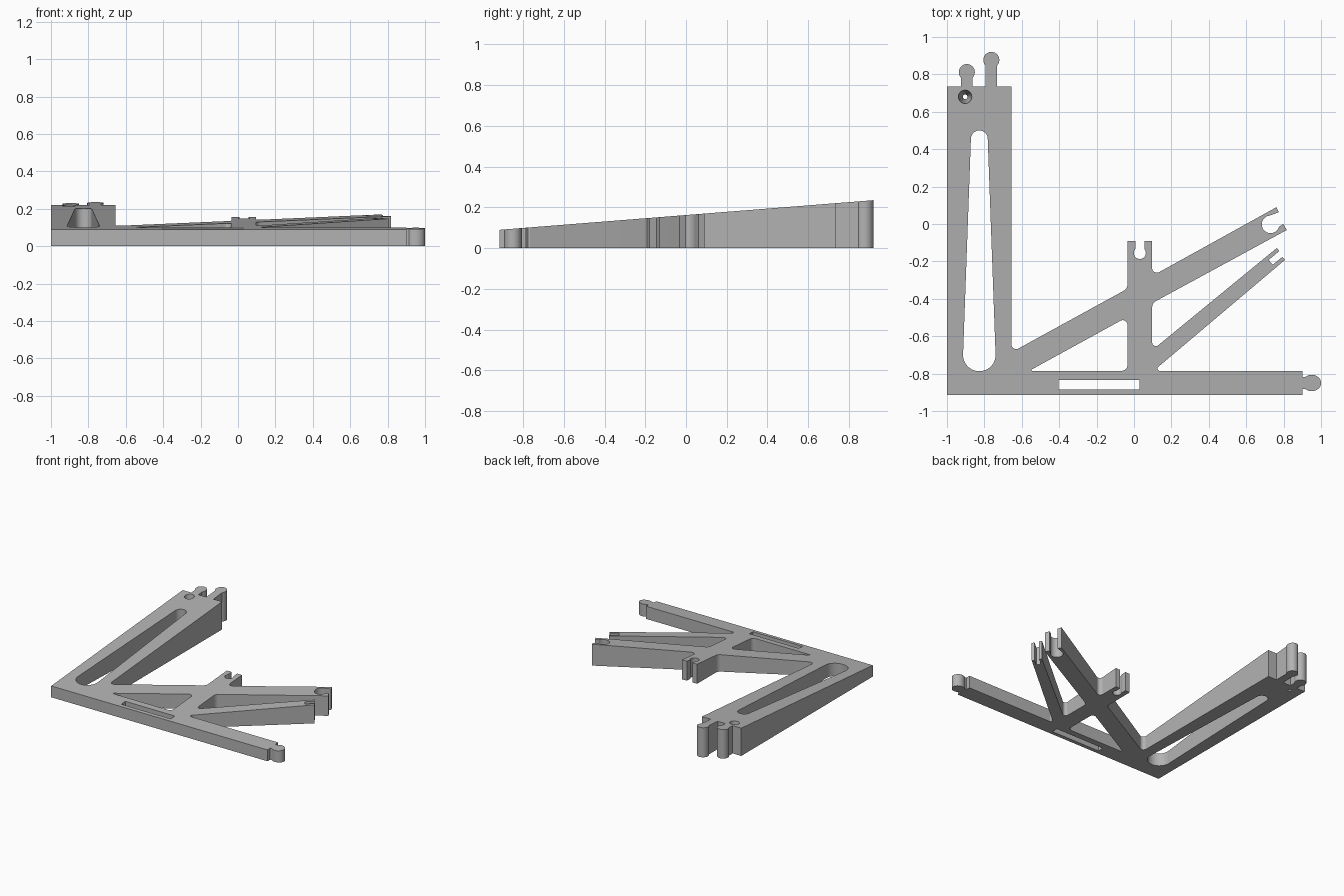
import bpy, bmesh
from math import sin, cos, tan, radians
from mathutils import Vector

cube = bpy.data.objects.get("Cube")
if cube:
    bpy.data.objects.remove(cube)

grey = bpy.data.materials.new("plain grey")
grey.use_nodes = True
colour = (0.45, 0.45, 0.45, 1)
grey.diffuse_color = colour
grey.node_tree.nodes["Principled BSDF"].inputs["Base Color"].default_value = colour


def top_height(y):
    """Sloping top plane, rising towards the back."""
    return 0.1625 + 0.0792 * y


def arc(cx, cy, rx, start, end, ry=None, steps=24):
    """Points on an arc, angles in degrees."""
    angles = [radians(start + (end - start) * i / steps) for i in range(steps + 1)]
    return [(cx + rx * cos(a), cy + (ry or rx) * sin(a)) for a in angles]


def rounded(corners, steps=8):
    """Turn corners (x, y[, radius]) into a path with filleted corners."""
    path = []
    for i, corner in enumerate(corners):
        p = Vector(corner[:2])
        if len(corner) < 3:
            path.append(p)
            continue
        r = corner[2]
        a = (Vector(corners[i - 1][:2]) - p).normalized()
        b = (Vector(corners[(i + 1) % len(corners)][:2]) - p).normalized()
        half = a.angle(b) / 2
        centre = p + (a + b).normalized() * (r / sin(half))
        start = p + a * (r / tan(half)) - centre
        end = p + b * (r / tan(half)) - centre
        for s in range(steps + 1):
            path.append(centre + start.lerp(end, s / steps).normalized() * r)
    return path


def wedge_plate(name, outline, holes=(), taper=None):
    """Extrude an outline with holes from the ground to the sloping top."""
    bm = bmesh.new()
    for loop in [outline, *holes]:
        verts = [bm.verts.new((p[0], p[1], 0)) for p in loop]
        for i, v in enumerate(verts):
            bm.edges.new((verts[i - 1], v))
    bmesh.ops.triangle_fill(bm, use_beauty=True, edges=bm.edges[:])
    made = bmesh.ops.extrude_face_region(bm, geom=bm.faces[:], use_keep_orig=True)
    raised = {g for g in made["geom"] if isinstance(g, bmesh.types.BMVert)}
    for v in bm.verts:
        if v in raised:
            v.co.z = top_height(v.co.y)
        elif taper:
            # Narrow the drilled hole towards the ground
            centre, radius, scale = taper
            offset = v.co.xy - Vector(centre)
            if offset.length < radius * 1.1:
                v.co.xy = Vector(centre) + offset * scale
    bmesh.ops.recalc_face_normals(bm, faces=bm.faces[:])
    mesh = bpy.data.meshes.new(name)
    bm.to_mesh(mesh)
    bm.free()
    mesh.materials.append(grey)
    obj = bpy.data.objects.new(name, mesh)
    bpy.context.collection.objects.link(obj)
    bpy.ops.object.select_all(action="DESELECT")
    obj.select_set(True)
    bpy.context.view_layer.objects.active = obj
    bpy.ops.object.shade_smooth_by_angle(angle=radians(30))
    return obj


# Base bar, forked strut, diagonal brace, post and side arm in one outline
base_bar = [(-1, -0.915), (0.9, -0.915), (0.9, -0.785)]
strut = [(0.105, -0.785, 0.012), (0.807, -0.192), (0.793, -0.176),
         (0.742, -0.218), (0.72, -0.192), (0.777, -0.145),
         (0.764, -0.128), (0.097, -0.675, 0.02)]
brace_tip = [(0.097, -0.423, 0.04), (0.817, -0.032), (0.798, 0),
             *arc(0.73, -0.002, 0.047, -16, -258), (0.774, 0.062), (0.762, 0.09)]
post = [(0.097, -0.278, 0.025), (0.097, -0.09), (0.055, -0.09),
        *arc(0.031, -0.155, 0.032, 41, -221), (0.007, -0.09),
        (-0.035, -0.09), (-0.035, -0.346, 0.04)]
side_arm = [(-0.655, -0.686, 0.025), (-0.655, 0.735), (-1, 0.735)]

# Openings through the frame
arm_slot = arc(-0.827, -0.7, 0.087, 180, 360) + arc(-0.827, 0.455, 0.045, 0, 180)
truss_gap = rounded([(-0.56, -0.785, 0.004), (-0.035, -0.785, 0.03), (-0.035, -0.497, 0.025)])
bar_slot = [(-0.405, -0.885), (0.03, -0.885), (0.03, -0.835), (-0.405, -0.835)]
drill_centre, drill_radius = (-0.903, 0.68), 0.036
drill_hole = arc(*drill_centre, drill_radius, 0, 345, steps=23)

wedge_plate("frame", rounded(base_bar + strut + brace_tip + post + side_arm),
            [arm_slot, truss_gap, bar_slot, drill_hole],
            (drill_centre, drill_radius, 0.35))

# Round connector pegs on the arm end
for name, x, y in (("inner_peg", -0.763, 0.877), ("outer_peg", -0.894, 0.812)):
    wedge_plate(name, [(x - 0.031, 0.735), (x + 0.031, 0.735),
                       *arc(x, y, 0.043, -44, 224)])

# Connector peg on the bar end
wedge_plate("bar_peg", [(0.9, -0.818), (0.9, -0.882),
                        *arc(0.95, -0.85, 0.05, -135, 135, ry=0.044)])
